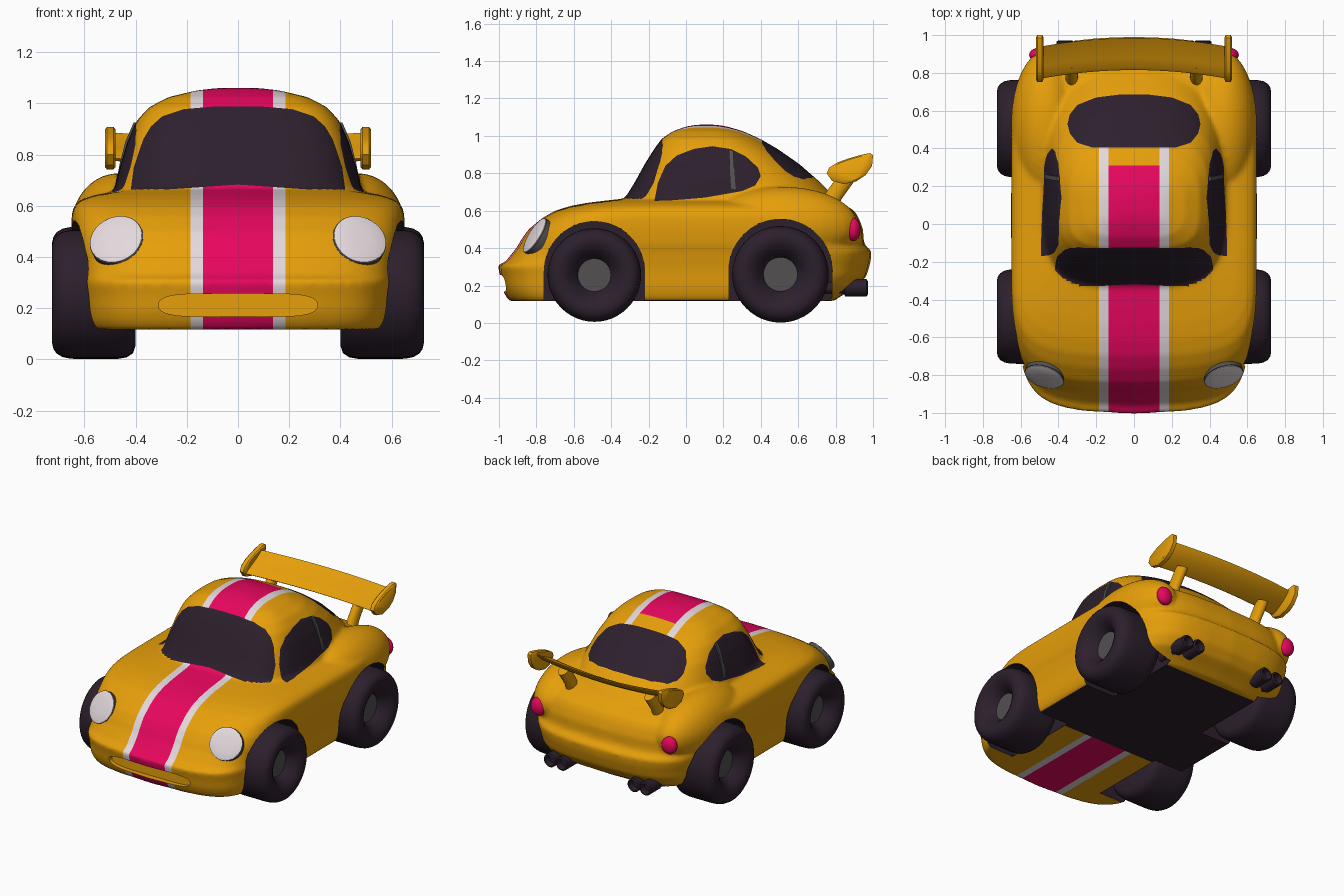
import bpy, bmesh, math
from mathutils import Vector, Matrix
from mathutils.bvhtree import BVHTree

if "Cube" in bpy.data.objects:
    bpy.data.objects.remove(bpy.data.objects["Cube"])


def material(name, *rgb):
    m = bpy.data.materials.new(name)
    m.use_nodes = True
    m.diffuse_color = (*rgb, 1)
    m.node_tree.nodes["Principled BSDF"].inputs["Base Color"].default_value = (*rgb, 1)
    return m


yellow = material("warm yellow", .79, .345, .003)
dark = material("dark rubber", .025, .014, .025)
pink = material("hot pink", .82, .002, .115)
white = material("soft white", .77, .69, .72)
grey = material("hub grey", .085, .08, .08)
PAINT = [yellow, dark, pink, white]
parts = []


def finish(name, bm, mats):
    bmesh.ops.recalc_face_normals(bm, faces=bm.faces)
    me = bpy.data.meshes.new(name)
    bm.to_mesh(me)
    bm.free()
    ob = bpy.data.objects.new(name, me)
    bpy.context.collection.objects.link(ob)
    for m in mats:
        me.materials.append(m)
    parts.append(ob)
    return ob


def add_rings(bm, rings):
    """Skin a list of rings and cap both ends."""
    rows = [[bm.verts.new(p) for p in ring] for ring in rings]
    n = len(rows[0])
    for a, b in zip(rows, rows[1:]):
        for i in range(n):
            bm.faces.new((a[i], a[(i + 1) % n], b[(i + 1) % n], b[i]))
    bm.faces.new(rows[0][::-1])
    bm.faces.new(rows[-1])


def skin(name, rings, *mats):
    bm = bmesh.new()
    add_rings(bm, rings)
    return finish(name, bm, mats)


def ball(bm, loc, size):
    mat = Matrix.Translation(loc) @ Matrix.Diagonal((*size, 1))
    bmesh.ops.create_uvsphere(bm, u_segments=32, v_segments=20, radius=1, matrix=mat)


def power(v, n):
    return math.copysign(abs(v) ** (2 / n), v)


def plan_loft(bm, rows, n_front, n_rear, bow):
    """Stack of rounded, bowed plan outlines: height, front, rear, half width."""
    rings = []
    for z, front, rear, w in rows:
        ring = []
        for i in range(128):
            t = math.tau * i / 128
            n = n_rear if math.sin(t) > 0 else n_front
            x = power(math.cos(t), n)
            y = power(math.sin(t), n) * (1 - bow * x * x)
            ring.append((w * x, (front + rear) / 2 + (rear - front) / 2 * y, z))
        rings.append(ring)
    add_rings(bm, rings)


def disc_ring(centre, axis, r, n=40):
    q = Vector(axis).to_track_quat('Z', 'Y')
    return [Vector(centre) + q @ Vector((r * math.cos(math.tau * i / n), r * math.sin(math.tau * i / n), 0)) for i in range(n)]


# Shell: lower body, cabin and rear fenders blended into one skin
bm = bmesh.new()
plan_loft(bm, [(.117, -.945, .79, .585), (.15, -.968, .84, .6), (.19, -.984, .915, .608), (.25, -.994, .965, .612),
               (.308, -1.008, .982, .618), (.328, -.965, .987, .622), (.385, -.92, .994, .632), (.41, -.9, .96, .64),
               (.44, -.885, .95, .645), (.5, -.842, .947, .65), (.56, -.77, .925, .65), (.6, -.7, .9, .642),
               (.625, -.62, .86, .61), (.642, -.53, .83, .56), (.654, -.43, .8, .49), (.663, -.35, .79, .43),
               (.67, -.25, .78, .37)], 6.5, 5.5, .08)
plan_loft(bm, [(.55, -.38, .9, .505), (.67, -.325, .8, .482), (.75, -.275, .72, .462), (.85, -.22, .605, .432),
               (.93, -.17, .49, .397), (.985, -.13, .395, .348), (1.025, -.07, .305, .27), (1.05, 0, .22, .165),
               (1.06, .06, .16, .08)], 4, 2.6, 0)
for s in (-1, 1):
    ball(bm, (s * .465, .52, .52), (.187, .4, .208))
body = finish("body", bm, PAINT)

# Cutters: wheel arches and the mouth slot
WHEELS = ((-.49, .256, .25), (.505, .26, .258))
cutters = []
for cy, cz, r in WHEELS:
    r += .018
    arc = [(cy + r * math.cos(math.pi * i / 32), cz + .018 + r * math.sin(math.pi * i / 32)) for i in range(33)]
    outline = arc + [(cy - r, 0), (cy + r, 0)]
    for s in (-1, 1):
        cutters.append(skin("arch_cutter", [[(s * x, y, z) for y, z in outline] for x in (.36, .9)], dark))
slot = []
for i in range(32):
    t = math.tau * i / 32
    slot.append((.31 * power(math.cos(t), 5), .212 + .045 * power(math.sin(t), 2.6)))
cutters.append(skin("mouth_cutter", [[(x, y, z) for x, z in slot] for y in (-1.1, -.935)], yellow))

remesh = body.modifiers.new("blend", 'REMESH')
remesh.mode, remesh.voxel_size = 'VOXEL', .0135
relax = body.modifiers.new("relax", 'SMOOTH')
relax.factor, relax.iterations = .5, 7
for c in cutters:
    cut = body.modifiers.new("cut", 'BOOLEAN')
    cut.operation, cut.solver, cut.object = 'DIFFERENCE', 'EXACT', c
bpy.context.view_layer.update()
shell = bpy.data.meshes.new_from_object(body.evaluated_get(bpy.context.evaluated_depsgraph_get()))
body.modifiers.clear()
body.data = shell
shell.name = "body"
for c in cutters:
    parts.remove(c)
    bpy.data.objects.remove(c)
shell.materials.clear()
for m in PAINT:
    shell.materials.append(m)

bm = bmesh.new()
bm.from_mesh(shell)
surface = BVHTree.FromBMesh(bm)


def bisect(faces, co, no):
    geom = set(faces)
    for f in faces:
        geom.update(f.edges, f.verts)
    out = bmesh.ops.bisect_plane(bm, geom=list(geom), dist=1e-5, plane_co=co, plane_no=no)["geom"]
    return [g for g in out if isinstance(g, bmesh.types.BMFace)]


def paint(outline, a, b, pick, index):
    """Cut a convex outline, seen along one axis, into the picked faces."""
    faces = [f for f in bm.faces if pick(f.calc_center_median(), f.normal)]
    middle = Vector((0, 0, 0))
    for p in outline:
        middle[a] += p[0] / len(outline)
        middle[b] += p[1] / len(outline)
    for p, q in zip(outline, outline[1:] + outline[:1]):
        co, no = Vector((0, 0, 0)), Vector((0, 0, 0))
        co[a], co[b] = p
        no[a], no[b] = q[1] - p[1], p[0] - q[0]
        if no.dot(middle - co) > 0:
            no.negate()
        no.normalize()
        faces = [f for f in bisect(faces, co, no) if (f.calc_center_median() - co).dot(no) < 0]
    for f in faces:
        f.material_index = index


# Stripes, dark floor and dark arches
INNER, OUTER = .136, .186
FLOOR = (-.25, .75)
for x in (INNER, OUTER, -INNER, -OUTER):
    bisect(bm.faces[:], (x, 0, 0), (1, 0, 0))
for y in (*FLOOR, .31, .41):
    bisect(bm.faces[:], (0, y, 0), (0, 1, 0))
for f in bm.faces:
    x, y, z = f.calc_center_median()
    f.material_index = 0
    mouth = abs(x) < .315 and .166 < z < .258 and y < -.9
    if not mouth and y < .41 and abs(x) < OUTER:
        f.material_index = 3 if abs(x) > INNER else 2 if y < .31 else 0
    if f.normal.z < -.93 and z < .2 and FLOOR[0] < y < FLOOR[1]:
        f.material_index = 1
    for cy, cz, r in WHEELS:
        near = r + .0195
        if .355 < abs(x) and abs(y - cy) < near and (z < cz + .018 or math.hypot(y - cy, z - cz - .018) < near):
            f.material_index = 1

# Windows
pane = [(0, .683), (.42, .654), (.407, .75), (.37, .86), (.34, .91), (.295, .95), (.21, .978), (.1, .987), (0, .988)]
side = [(-.17, .648), (-.15, .75), (-.11, .84), (-.05, .895), (.04, .93), (.14, .945), (.24, .93), (.32, .89),
        (.385, .83), (.4, .785), (.37, .735), (.3, .705), (.1, .67)]
rear = [(.22, .405), (.3, .43), (.34, .48), (.352, .53), (.34, .58), (.3, .63), (.2, .67), (.08, .685)]
for s in (-1, 1):
    paint([(s * x, z) for x, z in pane], 0, 2,
          lambda c, n: -.37 < c.y < .1 and c.z > .63 and s * c.x > -.02 and n.y < -.3, 1)
    paint(side, 1, 2, lambda c, n: .25 < s * c.x < .497 and c.z > .63 and s * n.x > .15, 1)
paint(rear + [(-x, y) for x, y in reversed(rear)], 0, 1, lambda c, n: c.y > .35 and c.z > .69 and n.z > 0, 1)
bm.to_mesh(shell)
bm.free()

# Wheels: tyre with a dished hub
TYRE = [(0, .645), (.088, .645), (.094, .655), (.115, .685), (.14, .708), (.165, .722), (.19, .726), (.212, .721),
        (.23, .708), (.243, .685), (.249, .655), (.25, .62), (.25, .47), (.244, .435), (.228, .41), (.2, .4), (.05, .4)]
for s, hand in ((-1, "right"), (1, "left")):
    for (cy, cz, r), end in zip(WHEELS, ("front", "rear")):
        k = r / .25
        wheel = skin(f"{end}_{hand}_wheel", [disc_ring((s * x, cy, cz), (1, 0, 0), max(p * k, .002), 48) for p, x in TYRE], dark, grey)
        for f in wheel.data.polygons:
            c = f.center
            if s * c.x > .6 and math.hypot(c.y - cy, c.z - cz) < .09 * k:
                f.material_index = 1

    # Headlight with rim
    hit = surface.ray_cast(Vector((s * .475, -2, .467)), Vector((0, 1, 0)))[0]
    n = Vector((s * .26, -.8, .5)).normalized()
    skin(f"{hand}_headlight_rim", [disc_ring(hit + n * d, n, r) for d, r in ((-.05, .108), (.0, .108), (.004, .1))], grey)
    skin(f"{hand}_headlight", [disc_ring(hit + n * d, n, r) for d, r in ((-.03, .104), (.005, .104), (.011, .085), (.014, .04))], white)

    # Tail light
    hit = surface.ray_cast(Vector((s * .5, 2, .5)), Vector((0, -1, 0)))[0]
    lamp = bmesh.new()
    ball(lamp, hit + Vector((0, -.012, 0)), (.055, .038, .062))
    finish(f"{hand}_tail_light", lamp, [pink])

    # Window pillar
    line = ((.465, .255, .715), (.457, .25, .76), (.434, .245, .85), (.402, .24, .925))
    skin(f"{hand}_window_pillar", [[(s * (x + i), y + j, z) for i, j in ((-.01, -.012), (.006, -.012), (.006, .012), (-.01, .012))]
                                   for x, y, z in line], grey)

    # Twin exhaust pipes
    for x in (.275, .365):
        skin(f"{hand}_exhaust", [disc_ring((s * x, y, .188), (0, 1, 0), r, 24)
                                 for y, r in ((.7, .03), (.845, .03), (.85, .046), (.965, .046), (.972, .036), (.93, .03))], dark)

    # Wing end plate and support leg
    plate = [(.752, .8), (.765, .83), (.81, .858), (.87, .88), (.94, .9), (.985, .908), (1, .896), (.995, .84),
             (.96, .79), (.91, .757), (.845, .742), (.78, .76)]
    rings = [[(s * x, .875 + (y - .875) * k, .825 + (z - .825) * k) for y, z in plate]
             for x, k in ((.478, .88), (.486, 1), (.512, 1), (.52, .88))]
    skin(f"{hand}_wing_end_plate", rings, yellow)
    leg = []
    for y, z in ((.76, .6), (.79, .68), (.865, .785)):
        ring = disc_ring((0, 0, 0), (0, .45, 1), 1, 20)
        leg.append([(s * .33 + p.x * .033, y + p.y * .045, z + p.z * .045) for p in ring])
    skin(f"{hand}_wing_leg", leg, yellow)

# Wing blade, bowed back in the middle
foil = [(.815, .775), (.83, .79), (.88, .815), (.94, .845), (.985, .875), (.98, .86), (.93, .815), (.87, .778), (.83, .765)]
blade = []
for i in range(17):
    x = -.49 + .98 * i / 16
    blade.append([(x, y - .045 * (x / .49) ** 2, z + .01 * (x / .49) ** 2) for y, z in foil])
skin("wing_blade", blade, yellow)

# Smooth shading that keeps hard edges
bpy.ops.object.select_all(action='DESELECT')
for ob in parts:
    ob.select_set(True)
bpy.context.view_layer.objects.active = body
bpy.ops.object.shade_smooth_by_angle(angle=math.radians(38))
